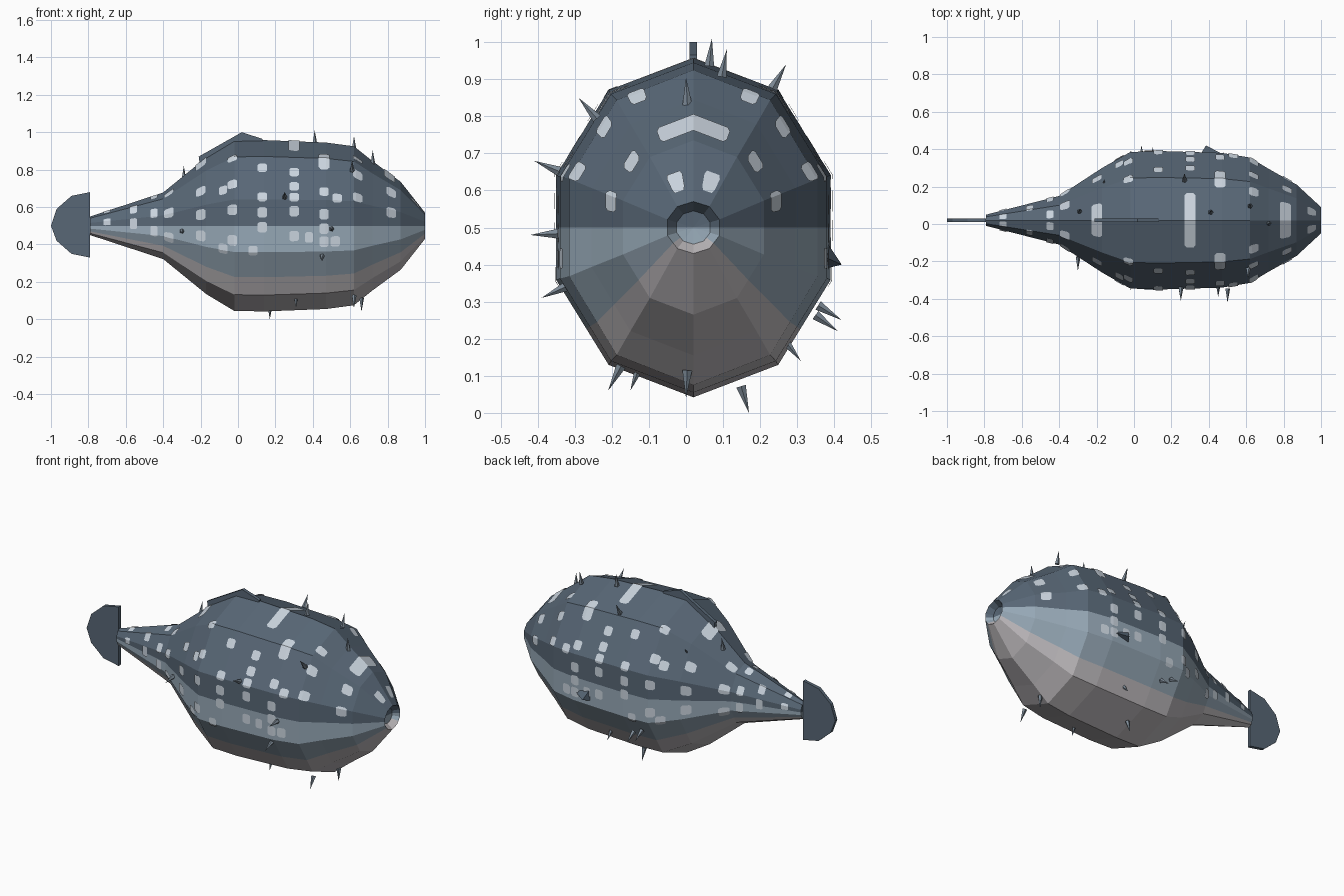
import bpy, bmesh, math
from mathutils import Vector

if "Cube" in bpy.data.objects:
    bpy.data.objects.remove(bpy.data.objects["Cube"])

CY, CZ = 0.02, 0.5


def material(name, r, g, b):
    lin = [(c / 255 / 12.92) if c < 10 else ((c / 255 + 0.055) / 1.055) ** 2.4 for c in (r, g, b)]
    m = bpy.data.materials.new(name)
    m.use_nodes = True
    m.diffuse_color = (*lin, 1)
    m.node_tree.nodes["Principled BSDF"].inputs["Base Color"].default_value = (*lin, 1)
    return m


SLATE = material("slate blue", 88, 103, 118)
FLANK = material("pale blue grey", 150, 168, 182)
BELLY = material("warm light grey", 188, 184, 187)
SPOT = material("spot white", 202, 212, 222)
SPINE = material("spine grey", 124, 137, 149)


def finish(name, bm, mats, normals=True):
    if normals:
        bmesh.ops.recalc_face_normals(bm, faces=bm.faces)
    me = bpy.data.meshes.new(name)
    bm.to_mesh(me)
    bm.free()
    for m in mats:
        me.materials.append(m)
    ob = bpy.data.objects.new(name, me)
    bpy.context.collection.objects.link(ob)
    return ob


# Body rings: x, half width, half height
RINGS = [(-0.79, 0.03, 0.05), (-0.4, 0.13, 0.178), (-0.17, 0.28, 0.365), (-0.02, 0.365, 0.455),
         (0.14, 0.37, 0.458), (0.47, 0.36, 0.445), (0.62, 0.335, 0.425), (0.72, 0.275, 0.345),
         (0.87, 0.19, 0.235), (1.0, 0.07, 0.07)]


def ring_size(x):
    x = min(max(x, RINGS[0][0]), RINGS[-1][0])
    for a, b in zip(RINGS, RINGS[1:]):
        if x <= b[0]:
            f = (x - a[0]) / (b[0] - a[0])
            return a[1] + f * (b[1] - a[1]), a[2] + f * (b[2] - a[2])


def section(x, hy, hz, t):
    # Point on a ten-sided section, t in degrees from the top
    k = math.floor(t / 36)
    f = t / 36 - k
    a, b = math.radians(36 * k), math.radians(36 * k + 36)
    s = (1 - f) * math.sin(a) + f * math.sin(b)
    c = (1 - f) * math.cos(a) + f * math.cos(b)
    return Vector((x, CY + hy / 0.951 * s, CZ + hz * c))


def surface(x, t, lift=0.0):
    hy, hz = ring_size(x)
    return section(x, hy + lift, hz + lift, t)


# Body with colour bands by angle and a recessed mouth
half = [0, 36, 72, 90, 108, 129, 144, 180]
angles = half + [360 - t for t in half[-2:0:-1]]
bm = bmesh.new()
rows = [[bm.verts.new(section(*r, t)) for t in angles] for r in RINGS]
rows.append([bm.verts.new(section(0.965, 0.045, 0.045, t)) for t in angles])
n = len(angles)
for ri, (a, b) in enumerate(zip(rows, rows[1:])):
    for i in range(n):
        j = (i + 1) % n
        f = bm.faces.new((a[i], a[j], b[j], b[i]))
        mid = (angles[i] + (angles[j] or 360)) / 2
        mid = min(mid, 360 - mid)
        f.material_index = 0 if mid < 90 else 1 if mid < 129 else 2
for row, x in ((rows[0], -0.79), (rows[-1], 0.96)):
    hub = bm.verts.new((x, CY, CZ))
    for i in range(n):
        f = bm.faces.new((row[i], row[(i + 1) % n], hub))
        f.material_index = 1 if 90 <= angles[i] < 270 else 0
finish("body", bm, [SLATE, FLANK, BELLY])

# Spots: columns along the body, angles down each side
COLUMNS = {-0.7: [20, 75], -0.56: [45, 85], -0.45: [15, 65, 100], -0.37: [30, 70, 108],
           -0.2: [56, 80, 99], -0.03: [36, 59, 79, 100], 0.13: [46, 70, 81, 91],
           0.3: [49, 61, 70, 80, 97], 0.46: [65, 82, 92, 101], 0.64: [27, 47, 68],
           0.82: [48, 75]}
spots = [(x, s * t, 0.025, None) for x, ts in COLUMNS.items() for t in ts for s in (1, -1)]
# Long bars over the back, shoulder bars and low single spots
spots += [(-0.2, 0, 0.028, 19), (0.3, 0, 0.03, 23), (0.81, 0, 0.03, 24)]
for s in (1, -1):
    spots += [(0.46, s * 37, 0.03, 9), (-0.08, s * 62, 0.022, None),
              (0.08, s * 107, 0.025, None), (-0.08, s * 107, 0.025, None),
              (0.53, s * 70, 0.025, None), (0.38, s * 98, 0.022, None),
              (0.52, s * 101, 0.025, None), (0.95, s * 22, 0.03, 9)]
bm = bmesh.new()
for x, t, w, h in spots:
    r = max(ring_size(x))
    if r < 0.2:
        w *= 0.75
    h = h or min(13, math.degrees(0.028 / r))
    edge = min(0.3 * h, 2)
    levels = {t - h, t - h + edge, t + h - edge, t + h}
    levels |= {36.0 * k for k in range(-5, 6) if t - h + edge < 36 * k < t + h - edge}
    grid = []
    for v in sorted(levels):
        ww = w * (0.6 if abs(v - t) > h - 0.01 else 1)
        grid.append([bm.verts.new(surface(x + ww * u, v, 0.005)) for u in (-1, -0.33, 0.33, 1)])
    for a, b in zip(grid, grid[1:]):
        for i in range(3):
            bm.faces.new((a[i], a[i + 1], b[i + 1], b[i]))
finish("spots", bm, [SPOT])


# Flat fins from side outlines
def fin(name, outline, thick=0.02):
    bm = bmesh.new()
    sides = [[bm.verts.new((x, CY + s * thick / 2, z)) for x, z in outline] for s in (-1, 1)]
    for side in sides:
        bm.faces.new(side)
    for i in range(len(outline)):
        j = (i + 1) % len(outline)
        bm.faces.new((sides[0][i], sides[0][j], sides[1][j], sides[1][i]))
    finish(name, bm, [SLATE])


fin("tail_fin", [(-0.79, 0.68), (-0.89, 0.66), (-0.97, 0.59), (-1, 0.5),
                 (-0.97, 0.42), (-0.89, 0.35), (-0.79, 0.33)])
fin("dorsal_fin", [(-0.21, 0.87), (0.02, 1.0), (0.13, 0.965), (0.13, 0.9), (-0.02, 0.9), (-0.2, 0.8)])

# Small side fin
bm = bmesh.new()
pts = [(0.36, 0.38, 0.46), (0.36, 0.38, 0.39), (0.47, 0.375, 0.42), (0.385, 0.42, 0.4)]
vs = [bm.verts.new(p) for p in pts]
for tri in ((0, 1, 2), (0, 1, 3), (1, 2, 3), (0, 2, 3)):
    bm.faces.new([vs[i] for i in tri])
finish("side_fin", bm, [SLATE])

# Spines: tip positions, each pointing away from the body axis
TIPS = [(0.41, 0.07, 1.01), (0.62, 0.11, 0.98), (0.72, 0.0, 0.905), (-0.29, 0.08, 0.82),
        (0.27, 0.27, 0.94), (0.61, -0.29, 0.85), (0.25, -0.41, 0.68), (0.5, -0.42, 0.48),
        (0.45, -0.39, 0.31), (-0.3, -0.25, 0.46), (0.31, -0.15, 0.06), (0.62, -0.21, 0.06),
        (0.66, 0.0, 0.04), (0.17, 0.17, 0.0), (0.04, 0.42, 0.25), (0.1, 0.41, 0.22),
        (0.3, 0.31, 0.14), (-0.16, 0.24, 0.78)]
bm = bmesh.new()
for p in TIPS:
    tip = Vector(p)
    out = (tip - Vector((p[0], CY, CZ))).normalized()
    side = Vector((1, 0, 0))
    up = out.cross(side)
    base = tip - out * 0.075
    top = bm.verts.new(tip)
    ring = [bm.verts.new(base + 0.014 * (side * math.cos(a) + up * math.sin(a)))
            for a in (math.tau * k / 5 for k in range(5))]
    bm.faces.new(ring)
    for i in range(5):
        bm.faces.new((ring[i], ring[(i + 1) % 5], top))
finish("spines", bm, [SPINE])
